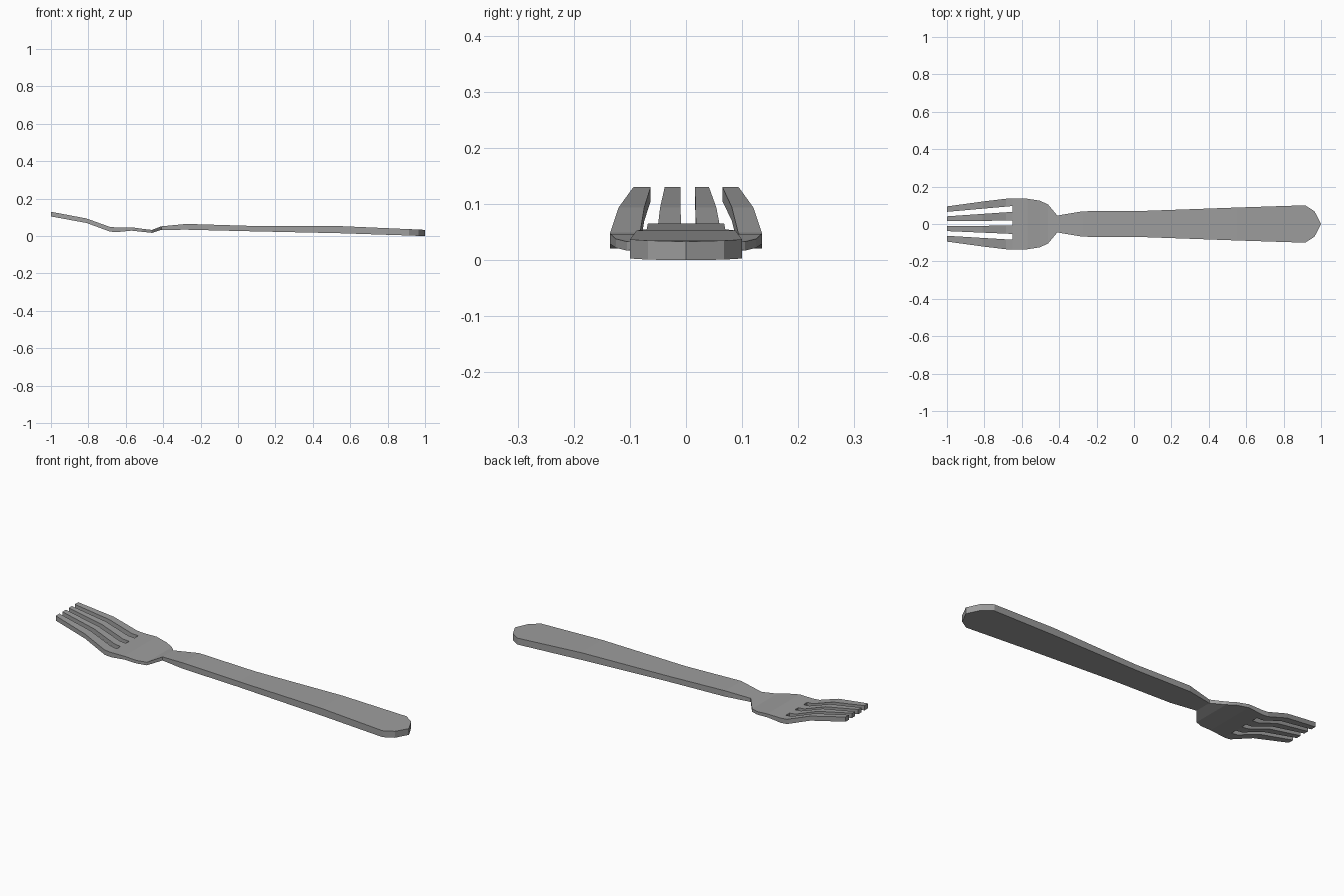
import bpy
import bmesh

cube = bpy.data.objects.get("Cube")
if cube:
    bpy.data.objects.remove(cube, do_unlink=True)

# Brushed grey metal
metal = bpy.data.materials.new("grey_metal")
metal.use_nodes = True
grey = (0.34, 0.34, 0.34, 1)
metal.diffuse_color = grey
metal.node_tree.nodes["Principled BSDF"].inputs["Base Color"].default_value = grey

# Tine edges across the width, at the slot roots and at the tips
ROOT = [-0.135, -0.084, -0.053, -0.009, 0.018, 0.065, 0.096, 0.135]
TIP = [-0.094, -0.063, -0.038, -0.010, 0.016, 0.041, 0.065, 0.094]
ROOT_X = -0.65

# Tine stations: x, outer half width, top z, bottom z
tines = [
    (-1.0, 0.094, 0.130, 0.105),
    (-0.81, 0.120, 0.094, 0.070),
    (-0.685, 0.135, 0.049, 0.024),
]
# Palm, neck and handle stations
body = [
    (ROOT_X, 0.135, 0.046, 0.021),
    (-0.57, 0.135, 0.047, 0.029),
    (-0.505, 0.125, 0.038, 0.022),
    (-0.46, 0.105, 0.033, 0.017),
    (-0.41, 0.045, 0.052, 0.033),
    (-0.275, 0.068, 0.065, 0.034),
    (0.05, 0.070, 0.055, 0.026),
    (0.55, 0.088, 0.053, 0.015),
    (0.915, 0.100, 0.037, 0.003),
    (0.965, 0.068, 0.035, 0.001),
    (1.0, 0.0, 0.033, 0.0),
]


def row_of(x, half):
    """Edge positions across the fork at one station."""
    if x >= ROOT_X:
        return [y * half / ROOT[-1] for y in ROOT]
    t = (x - ROOT_X) / (-1 - ROOT_X)
    row = [a + (b - a) * t for a, b in zip(ROOT, TIP)]
    row[0], row[-1] = -half, half
    return row


bm = bmesh.new()
top, bottom = [], []
for x, half, z_top, z_bottom in tines + body:
    row = row_of(x, half)
    top.append([bm.verts.new((x, y, z_top)) for y in row])
    bottom.append([bm.verts.new((x, y, z_bottom)) for y in row])

# Top and bottom skins, leaving the slots between the tines open
skin = []
partner = {}
for i in range(len(top) - 1):
    for j in range(len(ROOT) - 1):
        if i < len(tines) and j % 2:
            continue
        corners = [(i, j), (i + 1, j), (i + 1, j + 1), (i, j + 1)]
        skin.append(bm.faces.new([top[a][b] for a, b in corners]))
        bm.faces.new([bottom[a][b] for a, b in reversed(corners)])
for upper, lower in zip(top, bottom):
    partner.update(zip(upper, lower))

# Side walls around every open edge of the top skin
rim = [loop for face in skin for loop in face.loops if loop.edge.is_boundary]
walls = [(loop.vert, loop.link_loop_next.vert) for loop in rim]
for a, b in walls:
    bm.faces.new((b, a, partner[a], partner[b]))

# Weld the pointed handle end and tidy
bmesh.ops.remove_doubles(bm, verts=bm.verts, dist=0.0005)
loose = [v for v in bm.verts if not v.link_faces]
bmesh.ops.delete(bm, geom=loose, context="VERTS")
bmesh.ops.recalc_face_normals(bm, faces=bm.faces)

mesh = bpy.data.meshes.new("fork")
bm.to_mesh(mesh)
bm.free()
mesh.materials.append(metal)
fork = bpy.data.objects.new("fork", mesh)
bpy.context.collection.objects.link(fork)
